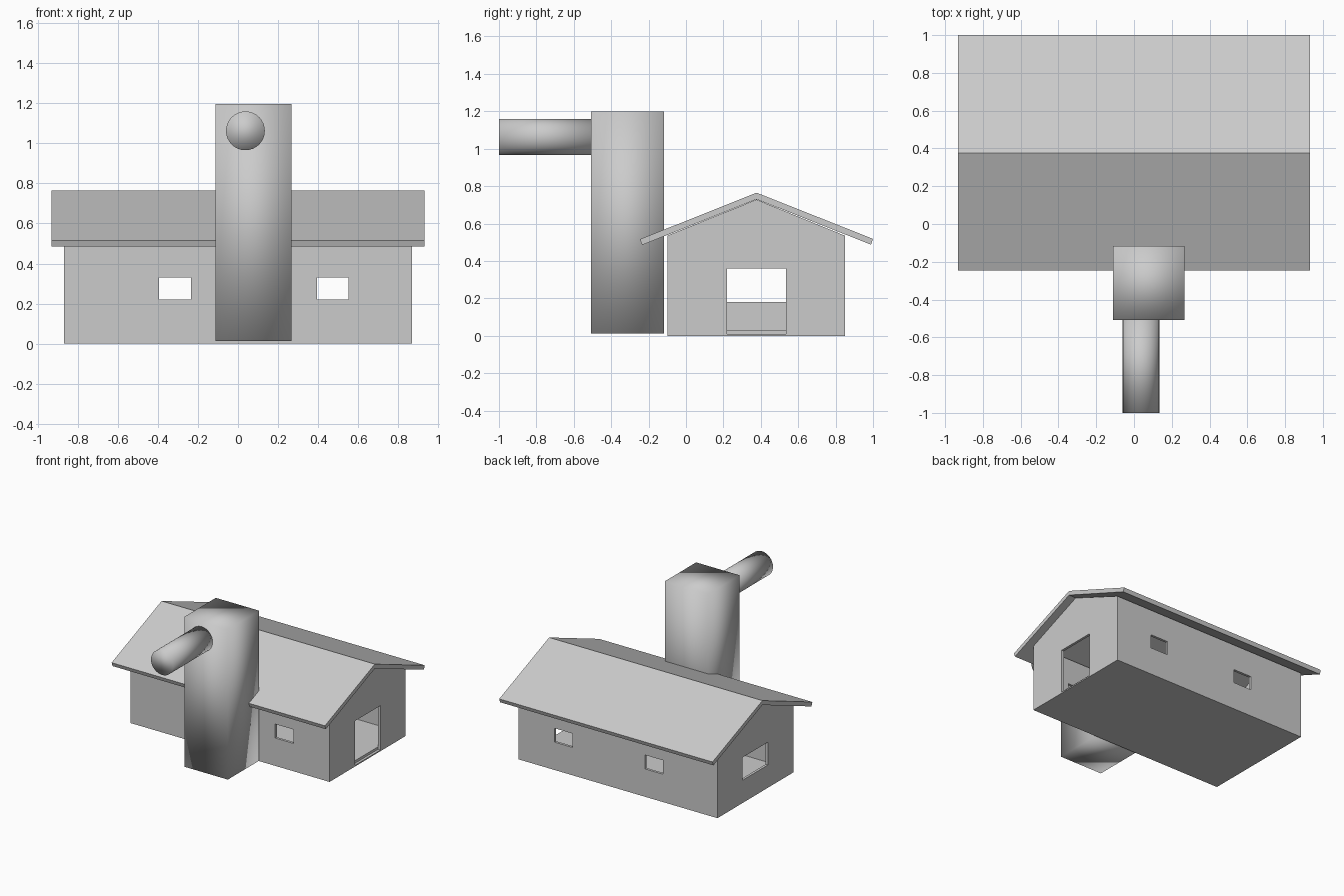
import bpy, bmesh, math
from mathutils import Matrix

if "Cube" in bpy.data.objects:
    bpy.data.objects.remove(bpy.data.objects["Cube"])

grey = bpy.data.materials.new("light_grey")
grey.diffuse_color = (0.6, 0.6, 0.6, 1)
grey.use_nodes = True
grey.node_tree.nodes["Principled BSDF"].inputs["Base Color"].default_value = grey.diffuse_color


def finish(name, bm, smooth=False):
    bmesh.ops.recalc_face_normals(bm, faces=bm.faces)
    me = bpy.data.meshes.new(name)
    bm.to_mesh(me)
    bm.free()
    me.materials.append(grey)
    for p in me.polygons:
        p.use_smooth = smooth
    ob = bpy.data.objects.new(name, me)
    bpy.context.collection.objects.link(ob)
    return ob


def box(name, x, y, z, smooth=False):
    """Box from (min, max) pairs along each axis."""
    bm = bmesh.new()
    bmesh.ops.create_cube(bm, size=1)
    for v in bm.verts:
        v.co = [r[0] if c < 0 else r[1] for c, r in zip(v.co, (x, y, z))]
    return finish(name, bm, smooth)


def extrude_yz(name, profile, x0, x1):
    """Prism with a profile in the yz plane, running along x."""
    bm = bmesh.new()
    face = bm.faces.new([bm.verts.new((x0, y, z)) for y, z in profile])
    ext = bmesh.ops.extrude_face_region(bm, geom=[face])["geom"]
    moved = [g for g in ext if isinstance(g, bmesh.types.BMVert)]
    bmesh.ops.translate(bm, verts=moved, vec=(x1 - x0, 0, 0))
    return finish(name, bm)


def cut(ob, cutter):
    mod = ob.modifiers.new("opening", 'BOOLEAN')
    mod.operation = 'DIFFERENCE'
    mod.solver = 'EXACT'
    mod.object = cutter
    cutter.hide_render = True
    bpy.context.view_layer.objects.active = ob
    bpy.ops.object.modifier_apply(modifier=mod.name)
    bpy.data.objects.remove(cutter)


T = 0.02                       # wall thickness
HX, Y0, Y1, TOP = 0.87, -0.10, 0.85, 0.535
MID = 0.377                    # ridge position in y

# Hollow walls with windows through front and back, a door and an end window
walls = box("walls", (-HX, HX), (Y0, Y1), (0, TOP))
cut(walls, box("room_cutter", (-HX + T, HX - T), (Y0 + T, Y1 - T), (-0.1, 1)))
for x in ((-0.395, -0.235), (0.395, 0.553)):
    cut(walls, box("window_cutter", x, (-0.3, 1.1), (0.22, 0.33)))
cut(walls, box("door_cutter", (0.7, 1.0), (0.22, 0.535), (0.01, 0.36)))
cut(walls, box("end_window_cutter", (-1.0, -0.7), (0.22, 0.535), (0.18, 0.36)))

# Floor slab
box("floor", (-HX + T, HX - T), (Y0 + T, Y1 - T), (0, 0.03))

# Triangular gables
for side, x0 in (("left", -HX), ("right", HX - T)):
    extrude_yz(side + "_gable", [(Y0, TOP), (Y1, TOP), (MID, 0.728)], x0, x0 + T)

# Pitched roof with overhanging eaves
extrude_yz("roof", [(-0.246, 0.516), (MID, 0.765), (1.0, 0.518),
                    (0.989, 0.487), (MID, 0.73), (-0.235, 0.485)], -0.932, 0.932)

# Chimney tower, softly shaded square block
box("chimney", (-0.112, 0.267), (-0.508, -0.117), (0.013, 1.198), smooth=True)

# Horizontal pipe
bm = bmesh.new()
bmesh.ops.create_cone(bm, cap_ends=True, segments=32, radius1=0.097, radius2=0.097,
                      depth=0.495, matrix=Matrix.Translation((0.037, -0.7525, 1.063))
                      @ Matrix.Rotation(math.pi / 2, 4, 'X'))
finish("pipe", bm, smooth=True)
